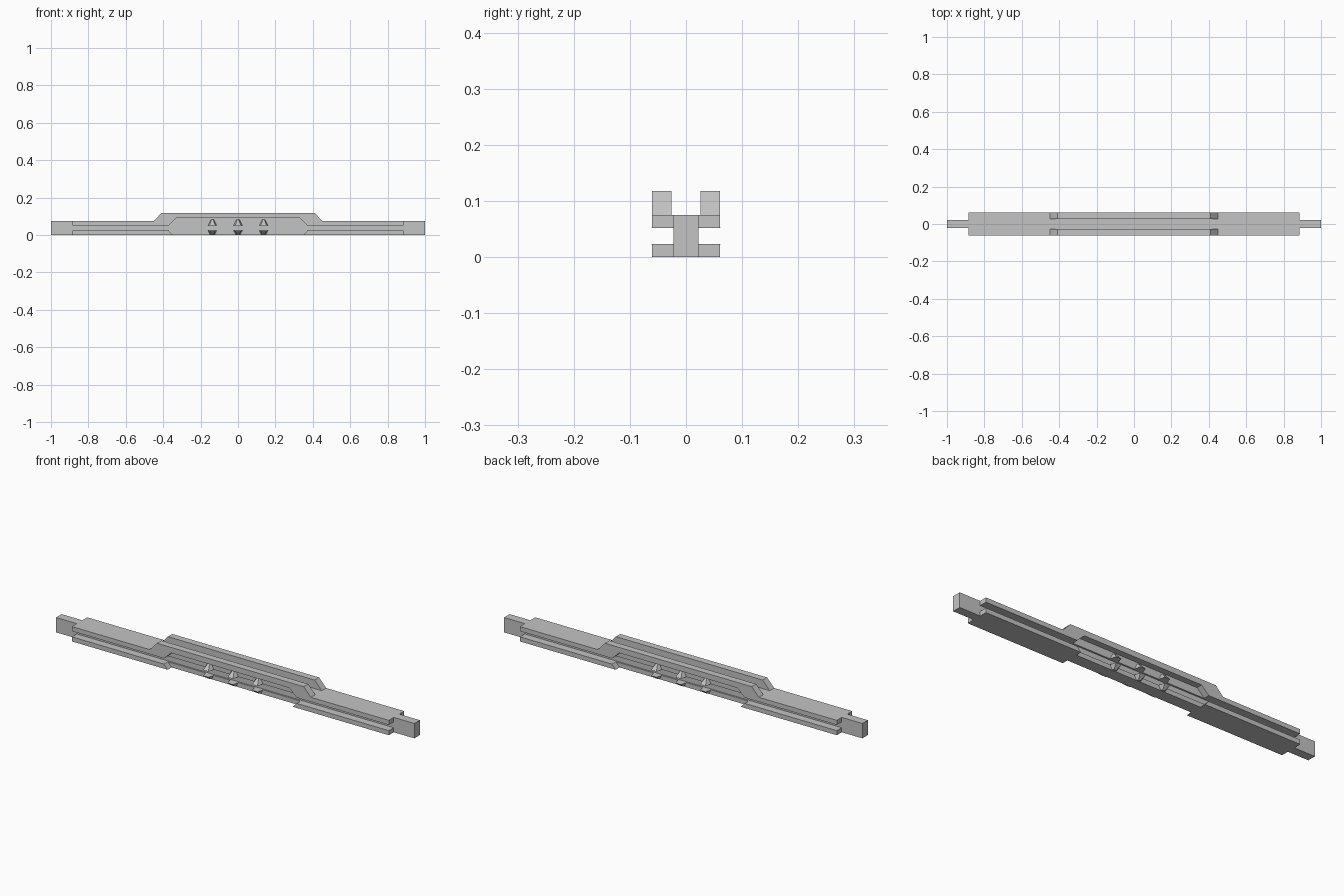
import bpy, bmesh

cube = bpy.data.objects.get("Cube")
if cube:
    bpy.data.objects.remove(cube, do_unlink=True)

grey = bpy.data.materials.new("steel grey")
grey.use_nodes = True
COLOUR = (0.55, 0.55, 0.55, 1)
grey.diffuse_color = COLOUR
grey.node_tree.nodes["Principled BSDF"].inputs["Base Color"].default_value = COLOUR


def loft(name, ring_a, ring_b):
    """Solid between two matching rings of points."""
    bm = bmesh.new()
    a = [bm.verts.new(p) for p in ring_a]
    b = [bm.verts.new(p) for p in ring_b]
    bm.faces.new(a)
    bm.faces.new(b[::-1])
    n = len(a)
    for i in range(n):
        j = (i + 1) % n
        bm.faces.new((a[i], b[i], b[j], a[j]))
    bmesh.ops.recalc_face_normals(bm, faces=bm.faces)
    mesh = bpy.data.meshes.new(name)
    bm.to_mesh(mesh)
    bm.free()
    mesh.materials.append(grey)
    obj = bpy.data.objects.new(name, mesh)
    bpy.context.collection.objects.link(obj)
    return obj


def along_x(name, profile, x0, x1):
    return loft(name, [(x0, y, z) for y, z in profile], [(x1, y, z) for y, z in profile])


def along_y(name, profile, y0, y1):
    return loft(name, [(x, y0, z) for x, z in profile], [(x, y1, z) for x, z in profile])


def mirrored(half):
    """Complete a symmetric outline from its +x (or +y) half."""
    return half + [(-u, v) for u, v in reversed(half)]


# Key sizes
END, SHOULDER = 1.0, 0.885
WEB, INNER, BACK, OUTER = 0.022, 0.026, 0.03, 0.061
LOW, SHELF, DECK, TOP, ARCH = 0.023, 0.052, 0.075, 0.118, 0.09

# Central I-section and its narrow end tongues
section = mirrored([(BACK, 0), (BACK, LOW), (WEB, LOW), (WEB, SHELF), (INNER, SHELF), (INNER, DECK)])
along_x("core_beam", section, -SHOULDER, SHOULDER)
tongue = mirrored([(WEB, 0), (WEB, DECK)])
for side, s in (("left", 1), ("right", -1)):
    along_x(side + "_end_tongue", tongue, s * SHOULDER, s * END)

rise = [(SHOULDER, DECK), (0.45, DECK), (0.41, TOP)]
panel = mirrored([(SHOULDER, SHELF)] + rise)
arch = mirrored([(0.33, ARCH), (0.37, SHELF), (SHOULDER, SHELF)] + rise)

for face, d in (("front", -1), ("back", 1)):
    # Raised side wall: thin panel behind an arched outer rail
    along_y(face + "_wall_panel", panel, d * INNER, d * BACK)
    along_y(face + "_arched_rail", arch, d * BACK, d * OUTER)

    # Lower flange ends, chamfered beside the central recess
    for side, s in (("left", 1), ("right", -1)):
        foot = [(s * 0.35, 0), (s * 0.37, LOW), (s * SHOULDER, LOW), (s * SHOULDER, 0)]
        along_y(f"{face}_{side}_lower_flange", foot, d * BACK, d * OUTER)

    # Tapered gussets above and below the slot
    for i, x in enumerate((-0.137, 0, 0.137)):
        for level, base, tip, w in (("upper", SHELF, 0.082, 0.008), ("lower", LOW, 0.002, 0.012)):
            wide = [(x - 0.023, d * BACK, base), (x + 0.023, d * BACK, base),
                    (x + 0.015, d * 0.062, base), (x - 0.015, d * 0.062, base)]
            thin = [(x - w, d * BACK, tip), (x + w, d * BACK, tip),
                    (x + w / 2, d * 0.036, tip), (x - w / 2, d * 0.036, tip)]
            loft(f"{face}_{level}_gusset_{i + 1}", wide, thin)
